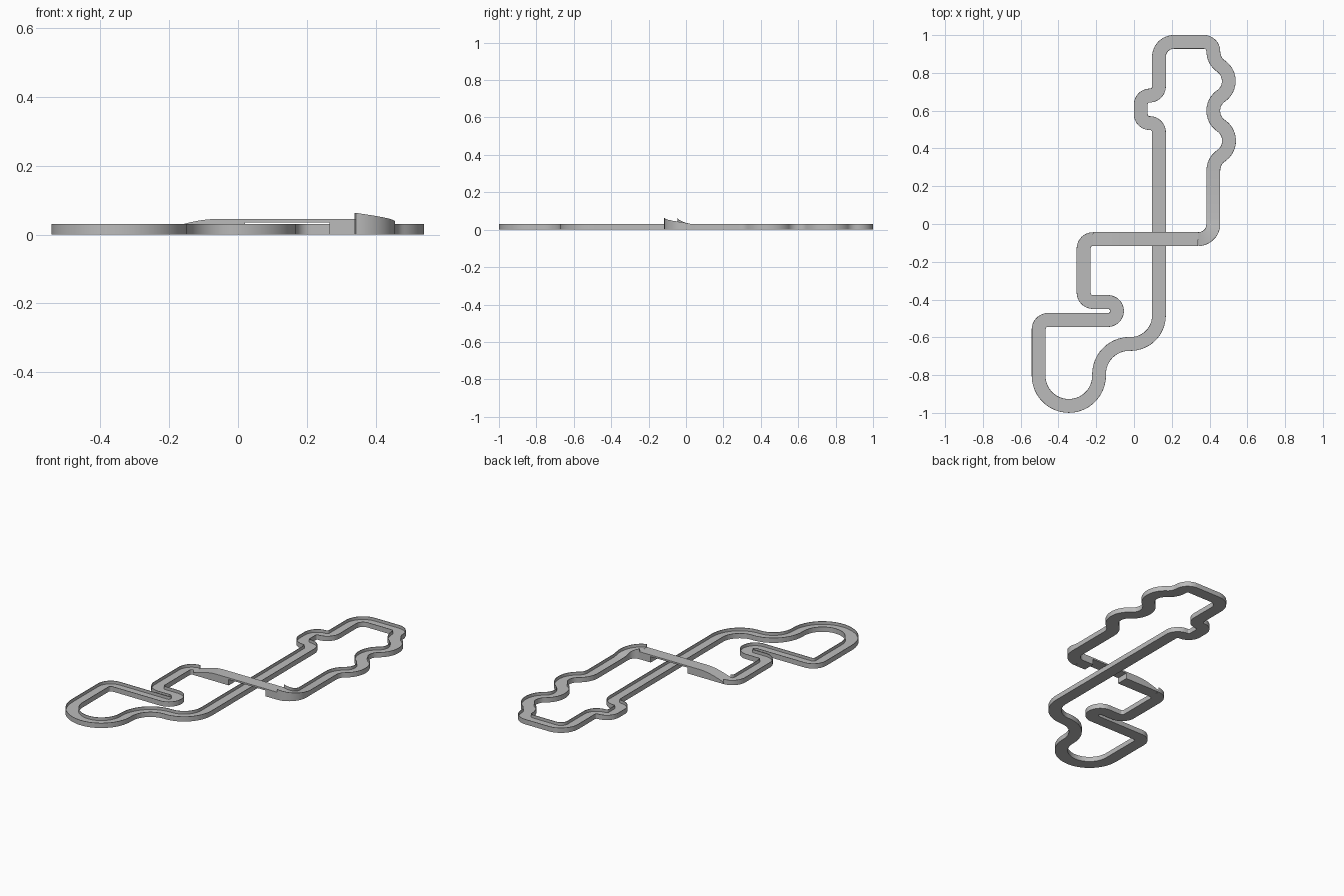
import bpy, bmesh, math
from mathutils import Vector

cube = bpy.data.objects.get("Cube")
if cube:
    bpy.data.objects.remove(cube, do_unlink=True)

HALF = 0.0365      # half width of the road
WALL = 0.003       # side wall thickness
FLOOR = 0.012      # road surface height
LIP = 0.018        # wall height above the road
RISE = 0.033       # climb up to the bridge
BRIDGE_Y = -0.08

grey = bpy.data.materials.new("track_grey")
grey.use_nodes = True
grey.diffuse_color = (0.5, 0.5, 0.5, 1)
grey.node_tree.nodes["Principled BSDF"].inputs["Base Color"].default_value = (0.5, 0.5, 0.5, 1)


def fillet(corners):
    """Turn (x, y, radius) corners into a path with round bends."""
    pts = [Vector(c[:2]) for c in corners]
    path = [pts[0]]
    for i in range(1, len(pts) - 1):
        p, r = pts[i], corners[i][2]
        a, b = (pts[i - 1] - p).normalized(), (pts[i + 1] - p).normalized()
        if r == 0:
            path.append(p)
            continue
        turn = math.pi - a.angle(b)
        start = p + a * (r * math.tan(turn / 2))
        steps = max(4, round(math.degrees(turn) / 6))
        for k in range(steps + 1):
            t = turn * k / steps
            # advance along the entry direction and swing toward the exit
            side = (b + a * math.cos(turn)).normalized()
            path.append(start - a * (r * math.sin(t)) + side * (r * (1 - math.cos(t))))
    path.append(pts[-1])
    clean = [path[0]]
    for p in path[1:]:
        if (p - clean[-1]).length > 0.002:
            clean.append(p)
    return clean


def sweep(name, path, profiles):
    """Carry one closed (offset, z) section per path point and cap the ends."""
    bm = bmesh.new()
    rings = []
    for i, p in enumerate(path):
        before = (p - path[max(i - 1, 0)]).normalized()
        after = (path[min(i + 1, len(path) - 1)] - p).normalized()
        t = (before + after).normalized()
        n = Vector((-t.y, t.x))
        rings.append([bm.verts.new((p.x + n.x * o, p.y + n.y * o, z)) for o, z in profiles[i]])
    count = len(rings[0])
    for r1, r2 in zip(rings, rings[1:]):
        for j in range(count):
            k = (j + 1) % count
            bm.faces.new((r1[j], r1[k], r2[k], r2[j]))
    bm.faces.new(rings[0])
    bm.faces.new(rings[-1])
    bmesh.ops.recalc_face_normals(bm, faces=bm.faces)
    mesh = bpy.data.meshes.new(name)
    bm.to_mesh(mesh)
    bm.free()
    mesh.materials.append(grey)
    obj = bpy.data.objects.new(name, mesh)
    bpy.context.collection.objects.link(obj)
    bpy.ops.object.select_all(action='DESELECT')
    obj.select_set(True)
    bpy.context.view_layer.objects.active = obj
    bpy.ops.object.shade_smooth_by_angle(angle=math.radians(30))


def channel(rise):
    """Road section with a thin wall on both sides."""
    f, top, inner = FLOOR + rise, FLOOR + rise + LIP, HALF - WALL
    return [(-HALF, 0), (HALF, 0), (HALF, top), (inner, top),
            (inner, f), (-inner, f), (-inner, top), (-HALF, top)]


def slab(bottom, top):
    return [(-HALF, bottom), (HALF, bottom), (HALF, top), (-HALF, top)]


# Walled circuit, from one end of the bridge round to the other
circuit = fillet([
    (-0.217, BRIDGE_Y, 0), (-0.267, BRIDGE_Y, 0.05), (-0.267, -0.413, 0.05),
    (-0.09, -0.413, 0.0474), (-0.09, -0.508, 0.0474), (-0.505, -0.508, 0.05),
    (-0.505, -0.963, 0.16), (-0.185, -0.963, 0.16), (-0.185, -0.635, 0.16),
    (0.132, -0.635, 0.15), (0.132, 0.534, 0.048), (0.036, 0.534, 0.047),
    (0.036, 0.68, 0.047), (0.132, 0.68, 0.048), (0.132, 0.964, 0.08),
    (0.42, 0.964, 0.05), (0.42, 0.8635, 0.096), (0.575, 0.757, 0.096),
    (0.348, 0.6, 0.096), (0.575, 0.44, 0.096), (0.42, 0.333, 0.096),
    (0.42, 0.03, 0), (0.42, BRIDGE_Y, 0.08), (0.34, BRIDGE_Y, 0)])

# The last bend climbs to the bridge
RAMP = 0.156
sections, left = [], 0.0
for i in reversed(range(len(circuit))):
    if i + 1 < len(circuit):
        left += (circuit[i + 1] - circuit[i]).length
    sections.insert(0, channel(RISE * max(0, 1 - left / RAMP)))
sweep("walled_track", circuit, sections)

# Open ramp on the right side, easing out at the top
STEPS, X0, X1 = 16, -0.217, -0.06
ramp = [Vector((X0 + (X1 - X0) * k / STEPS, BRIDGE_Y)) for k in range(STEPS + 1)]
tops = [FLOOR + RISE * math.sin(k / STEPS * math.pi / 2) for k in range(STEPS + 1)]
ramp.append(Vector((0.02, BRIDGE_Y)))
tops.append(FLOOR + RISE)
sweep("bridge_ramp", ramp, [slab(0, t) for t in tops])

# Deck over the crossing and the block that carries its other end
for name, x0, x1, bottom in (("bridge_deck", 0.02, 0.265, 0.035),
                             ("bridge_abutment", 0.265, 0.34, 0)):
    ends = [Vector((x0, BRIDGE_Y)), Vector((x1, BRIDGE_Y))]
    sweep(name, ends, [slab(bottom, FLOOR + RISE)] * 2)
